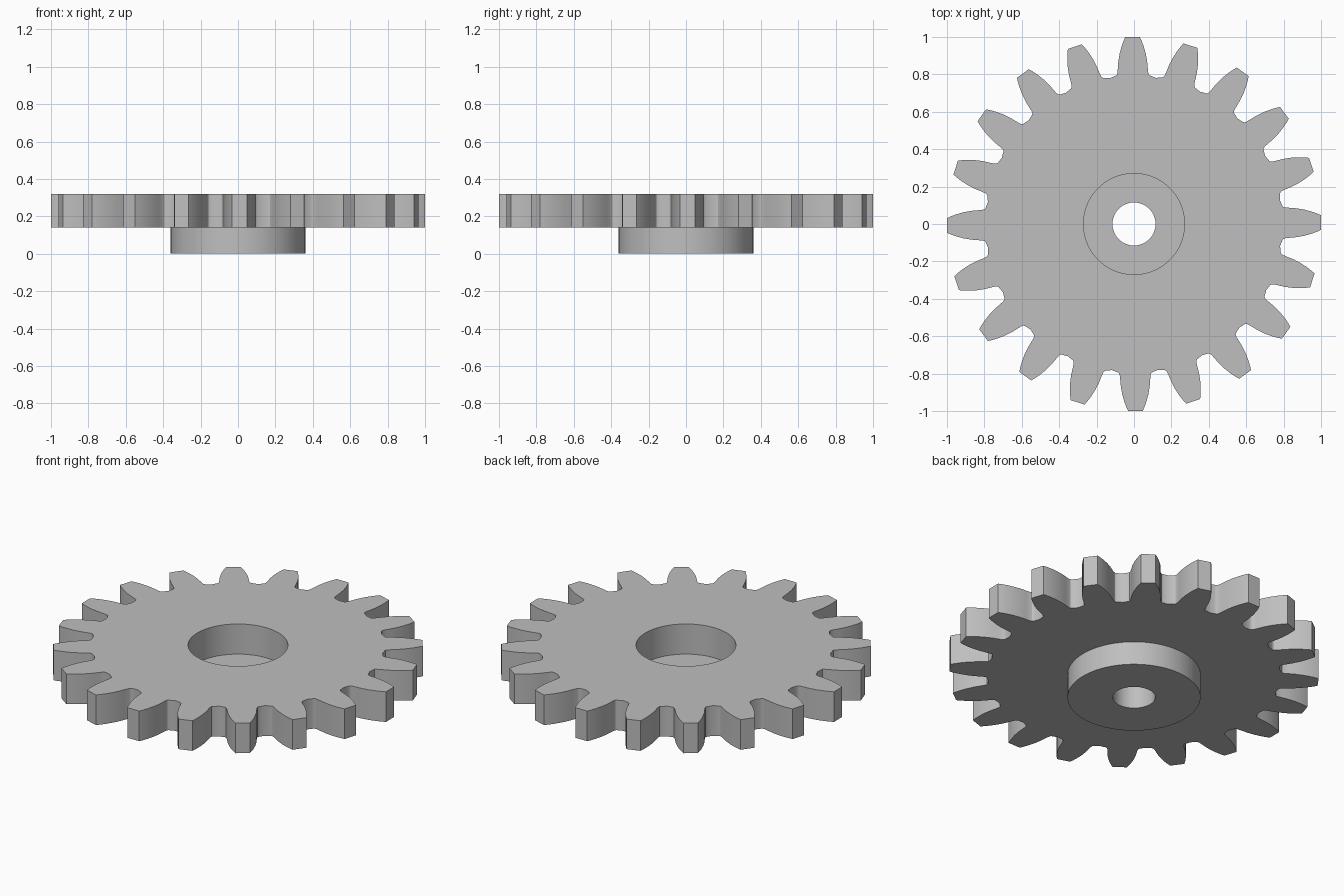
import bpy
import bmesh
from math import pi, cos, sin, atan2, radians

old = bpy.data.objects.get("Cube")
if old:
    bpy.data.objects.remove(old, do_unlink=True)

TEETH = 20
TURN = radians(0.45)
Z_TOP, Z_WEB = 0.32, 0.14
R_HUB, R_RECESS, R_BORE = 0.36, 0.27, 0.115

# Half tooth, root to tip: distance from the axis and half width
FLANK = [(0.79, 0.100), (0.792, 0.093), (0.798, 0.086), (0.81, 0.082),
         (0.835, 0.080), (0.87, 0.077), (0.91, 0.070), (0.95, 0.059),
         (0.98, 0.048), (1.0, 0.039)]


def tooth_outline():
    """Polar points (radius, angle) around the whole toothed edge."""
    points = []
    for i in range(TEETH):
        centre = TURN + 2 * pi * i / TEETH
        half = [((d * d + w * w) ** 0.5, atan2(w, d)) for d, w in FLANK]
        points += [(r, centre - a) for r, a in half]
        points += [(r, centre + a) for r, a in reversed(half)]
        points.append((0.79, centre + pi / TEETH))
    return points


outline = tooth_outline()
bm = bmesh.new()


def ring(z, radius=None):
    """Loop of vertices: a circle, or the toothed edge if no radius."""
    return [bm.verts.new(((radius or r) * cos(a), (radius or r) * sin(a), z))
            for r, a in outline]


# Closed loft: bore, hub, toothed wheel, recess and back to the bore
rings = [
    ring(0, R_BORE),
    ring(0, R_HUB),
    ring(Z_WEB, R_HUB),
    ring(Z_WEB),
    ring(Z_TOP),
    ring(Z_TOP, R_RECESS),
    ring(Z_WEB, R_RECESS),
    ring(Z_WEB, R_BORE),
]
count = len(outline)
for k, lower in enumerate(rings):
    upper = rings[(k + 1) % len(rings)]
    for i in range(count):
        j = (i + 1) % count
        bm.faces.new((lower[i], lower[j], upper[j], upper[i]))
bmesh.ops.recalc_face_normals(bm, faces=bm.faces)

mesh = bpy.data.meshes.new("spur_gear")
bm.to_mesh(mesh)
bm.free()
gear = bpy.data.objects.new("spur_gear", mesh)
bpy.context.collection.objects.link(gear)

# Plain grey finish
grey = bpy.data.materials.new("light_grey")
grey.use_nodes = True
colour = (0.52, 0.52, 0.52, 1)
grey.diffuse_color = colour
grey.node_tree.nodes["Principled BSDF"].inputs["Base Color"].default_value = colour
mesh.materials.append(grey)

# Smooth curves, sharp edges
bpy.ops.object.select_all(action="DESELECT")
gear.select_set(True)
bpy.context.view_layer.objects.active = gear
bpy.ops.object.shade_smooth_by_angle(angle=radians(30))
